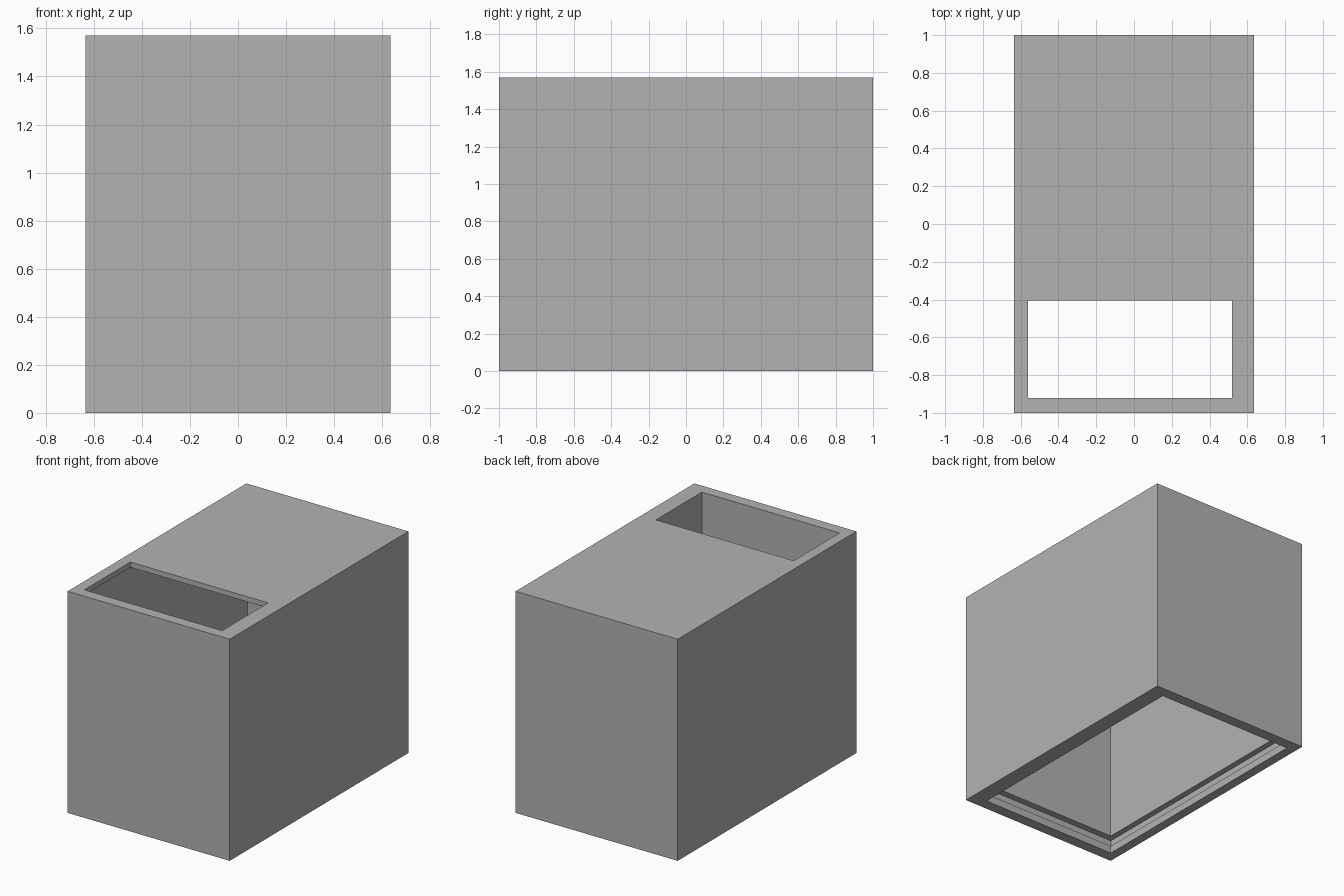
import bpy, bmesh

if "Cube" in bpy.data.objects:
    bpy.data.objects.remove(bpy.data.objects["Cube"])

# Overall size and heights
X, Y, H = 0.635, 1.0, 1.57
CEILING = H - 0.037
LIP, GROOVE_TOP = 0.054, 0.132

# Rectangles in plan: x0, x1, y0, y1
OUTER = (-X, X, -Y, Y)
HATCH = (-0.56, 0.52, -0.92, -0.405)
INNER = (-0.568, 0.52, -0.92, 0.92)
GROOVE = (-0.61, 0.565, -0.968, 0.968)

# Closed section of the shell: outside, top hatch, cavity, lid groove, bottom lip
SECTION = [
    (OUTER, 0), (OUTER, H),
    (HATCH, H), (HATCH, CEILING),
    (INNER, CEILING), (INNER, GROOVE_TOP),
    (GROOVE, GROOVE_TOP), (GROOVE, LIP),
    (INNER, LIP), (INNER, 0),
]


def ring(bm, rect, z):
    x0, x1, y0, y1 = rect
    return [bm.verts.new((x, y, z))
            for x, y in ((x0, y0), (x1, y0), (x1, y1), (x0, y1))]


bm = bmesh.new()
rings = [ring(bm, rect, z) for rect, z in SECTION]
for a, b in zip(rings, rings[1:] + rings[:1]):
    for i in range(4):
        j = (i + 1) % 4
        bm.faces.new((a[i], a[j], b[j], b[i]))

# Drop slivers where the hatch is flush with the cavity walls
slivers = [f for f in bm.faces if f.calc_area() < 1e-5]
bmesh.ops.delete(bm, geom=slivers, context='FACES_ONLY')
bm.normal_update()

mesh = bpy.data.meshes.new("box_shell")
bm.to_mesh(mesh)
bm.free()
shell = bpy.data.objects.new("box_shell", mesh)
bpy.context.collection.objects.link(shell)

# Plain grey
grey = bpy.data.materials.new("grey")
grey.diffuse_color = (0.45, 0.45, 0.45, 1)
grey.use_nodes = True
grey.node_tree.nodes["Principled BSDF"].inputs["Base Color"].default_value = grey.diffuse_color
mesh.materials.append(grey)
